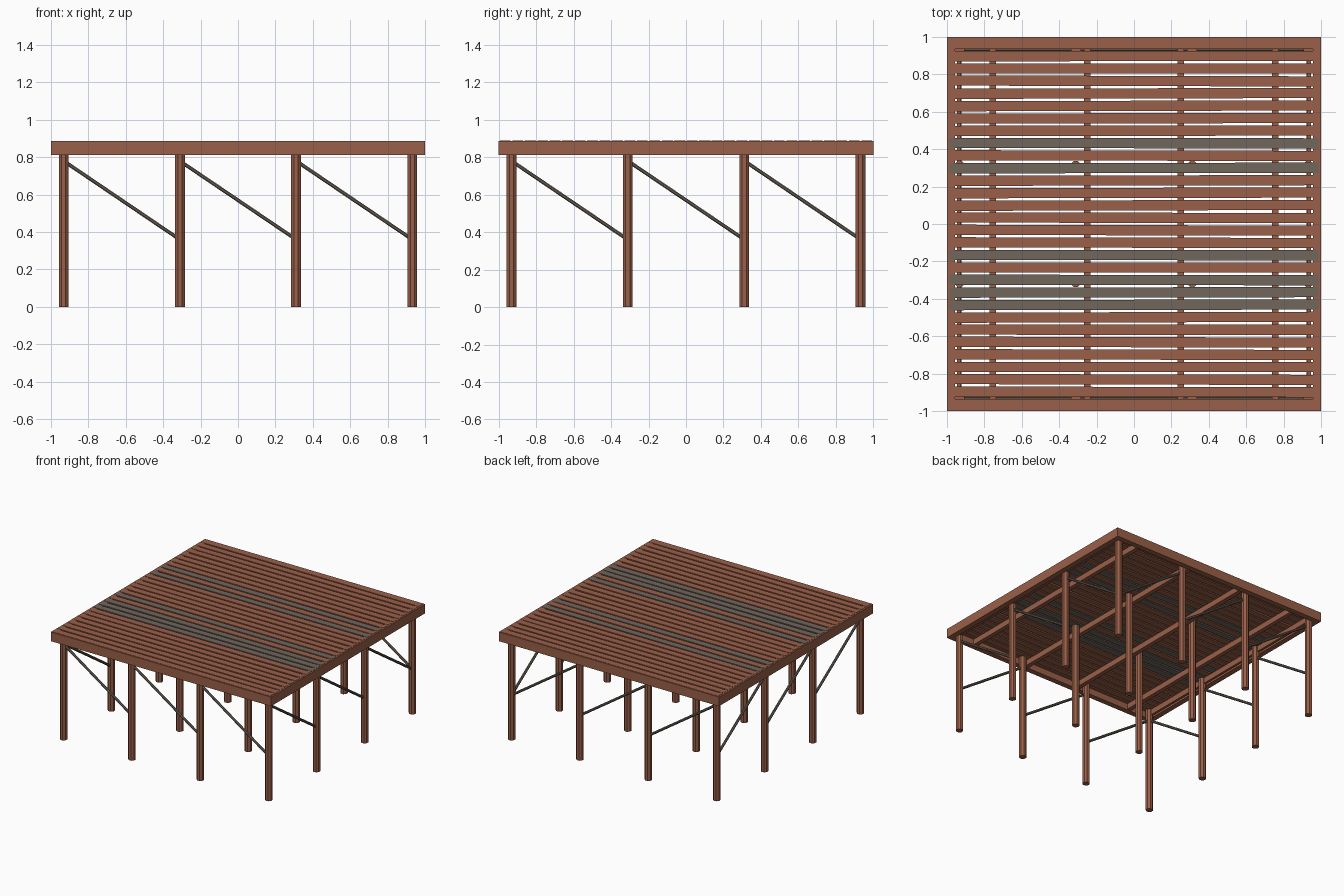
import bpy, math, random
from mathutils import Vector, Matrix

if "Cube" in bpy.data.objects:
    bpy.data.objects.remove(bpy.data.objects["Cube"])

random.seed(4)

def material(name, rgb):
    m = bpy.data.materials.new(name)
    m.diffuse_color = (*rgb, 1)
    m.use_nodes = True
    m.node_tree.nodes["Principled BSDF"].inputs["Base Color"].default_value = m.diffuse_color
    return m

BROWN = material("red_brown_wood", (0.32, 0.115, 0.066))
GREY = material("weathered_grey", (0.165, 0.135, 0.108))

def box(name, center, size, mat, turn=0.0):
    bpy.ops.mesh.primitive_cube_add(size=1, location=center)
    o = bpy.context.object
    o.name = name
    o.data.transform(Matrix.Diagonal((*size, 1)))
    o.rotation_euler.z = turn
    o.data.materials.append(mat)
    return o

def rod(name, a, b, radius, sides, mat):
    a, b = Vector(a), Vector(b)
    d = b - a
    bpy.ops.mesh.primitive_cylinder_add(vertices=sides, radius=radius, depth=d.length)
    o = bpy.context.object
    o.name = name
    o.data.transform(Matrix.Rotation(math.pi / sides, 4, 'Z'))
    o.rotation_euler = d.to_track_quat('Z', 'Y').to_euler()
    o.location = (a + b) / 2
    o.data.materials.append(mat)
    return o

TOP = 0.888
PITCH = 0.0665
grey_planks = {6.5, 4.5, -2.5, -4.5, -5.5, -6.5}

# deck planks, slightly uneven, a few weathered grey
for i in range(28):
    k = i - 13.5
    box("deck_plank", (0, k * PITCH, TOP - 0.0125), (1.975, 0.0545, 0.025),
        GREY if k in grey_planks else BROWN, random.uniform(-0.003, 0.003))
# outermost planks
for s in (-1, 1):
    box("edge_plank", (0, s * 0.964, TOP - 0.0125), (1.975, 0.056, 0.025), BROWN)

# rim boards around the deck
for s in (-1, 1):
    box("rim_board_x", (0, s * 0.978, 0.8485), (2.0, 0.044, 0.075), BROWN)
    box("rim_board_y", (s * 0.978, 0, 0.8485), (0.044, 1.912, 0.075), BROWN)

# joists under the planks
for x in (-0.755, -0.25, 0.25, 0.755):
    box("joist", (x, 0, 0.84), (0.035, 1.914, 0.046), BROWN)
for x in (-0.937, 0.937):
    box("end_joist", (x, 0, 0.84), (0.018, 1.914, 0.046), BROWN)

# grid of posts
P = [-0.932, -0.311, 0.311, 0.932]
for x in P:
    for y in P:
        rod("post", (x, y, 0), (x, y, 0.863), 0.0285, 8, BROWN)

# diagonal braces on all four sides
for s in (P[0], P[3]):
    for a, b in zip(P, P[1:]):
        rod("brace_x", (a, s, 0.78), (b, s, 0.36), 0.0105, 8, GREY)
        rod("brace_y", (s, a, 0.78), (s, b, 0.36), 0.0105, 8, GREY)
